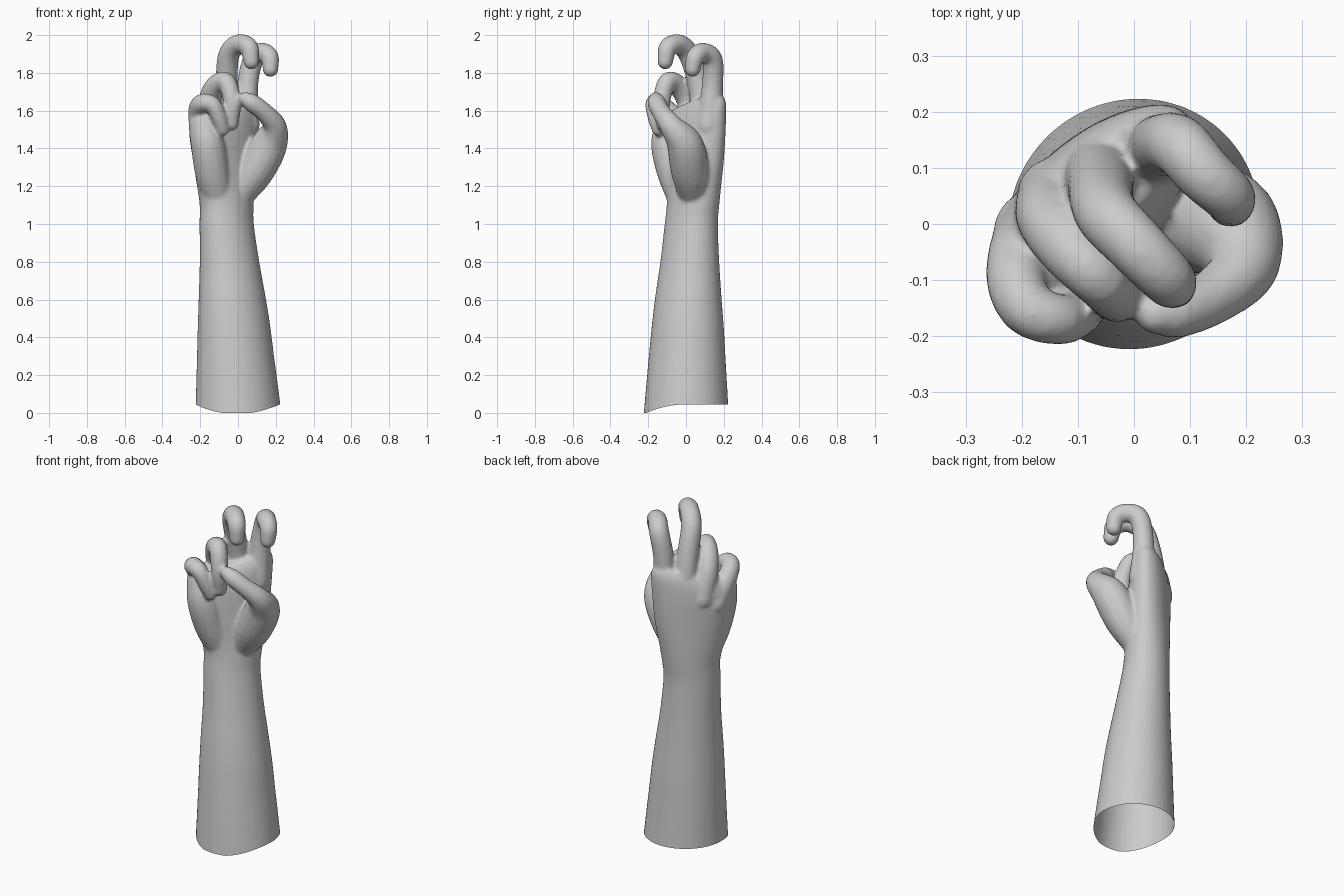
import bpy, bmesh
from math import sin, cos, pi, radians
from mathutils import Vector

if "Cube" in bpy.data.objects:
    bpy.data.objects.remove(bpy.data.objects["Cube"])

bm = bmesh.new()


def skin(rings):
    """Join rings of points into a closed tube."""
    vs = [[bm.verts.new(p) for p in ring] for ring in rings]
    n = len(vs[0])
    for a, b in zip(vs, vs[1:]):
        for i in range(n):
            j = (i + 1) % n
            bm.faces.new((a[i], a[j], b[j], b[i]))
    bm.faces.new(vs[0][::-1])
    bm.faces.new(vs[-1])


def spline(pts, steps):
    """Catmull-Rom through points of any dimension."""
    p = [Vector(q) for q in pts]
    p = [2 * p[0] - p[1]] + p + [2 * p[-1] - p[-2]]
    out = []
    for i in range(1, len(p) - 2):
        a, b, c, d = p[i - 1:i + 3]
        for s in range(steps):
            t = s / steps
            out.append(0.5 * (2 * b + (c - a) * t + (2 * a - 5 * b + 4 * c - d) * t * t
                              + (3 * b - a - 3 * c + d) * t ** 3))
    return out + [p[-2]]


def finger(pts, n=16):
    """Round-ended tube through (x, y, z, radius) points."""
    path = spline(pts, 5)
    pos = [q.to_3d() for q in path]
    rad = [q[3] for q in path]
    tan = [(pos[min(i + 1, len(pos) - 1)] - pos[max(i - 1, 0)]).normalized()
           for i in range(len(pos))]
    caps = [radians(a) for a in (20, 40, 60, 78)]
    st = [(pos[0] - tan[0] * rad[0] * sin(a), tan[0], rad[0] * cos(a)) for a in caps[::-1]]
    st += list(zip(pos, tan, rad))
    st += [(pos[-1] + tan[-1] * rad[-1] * sin(a), tan[-1], rad[-1] * cos(a)) for a in caps]
    side = st[0][1].orthogonal()
    rings = []
    for c, t, r in st:
        side = (side - t * side.dot(t)).normalized()
        up = t.cross(side)
        rings.append([c + r * (side * cos(2 * pi * k / n) + up * sin(2 * pi * k / n))
                      for k in range(n)])
    skin(rings)


# forearm, wrist and palm: z, centre x, centre y, half width, half depth, tilt
sections = [(-.1, 0, 0, .235, .228, 0), (0, 0, 0, .228, .22, 0),
            (.4, -.018, .008, .202, .19, 0), (.6, -.03, .012, .185, .17, 0),
            (.8, -.045, .02, .165, .148, 0), (1.0, -.06, .028, .155, .128, 0),
            (1.1, -.06, .037, .158, .122, 0), (1.2, -.065, .04, .175, .118, 0),
            (1.35, -.07, .04, .205, .115, 0), (1.5, -.075, .04, .225, .11, .15),
            (1.59, -.075, .045, .225, .095, .25), (1.64, -.075, .05, .19, .07, .28)]
turn = radians(42)
rings = []
for z, cx, cy, a, b, tilt in spline(sections, 4):
    ring = []
    for k in range(40):
        u, v = a * cos(k * pi / 20), b * sin(k * pi / 20)
        ring.append((cx + u * cos(turn) - v * sin(turn),
                     cy + u * sin(turn) + v * cos(turn), z + tilt * u))
    rings.append(ring)
skin(rings)

# index, middle, ring and little fingers
finger([(.045, .12, 1.52, .07), (.05, .14, 1.73, .057), (.08, .14, 1.87, .055),
        (.125, .09, 1.908, .052), (.168, .05, 1.885, .048), (.172, .035, 1.82, .042)])
finger([(-.06, .1, 1.52, .07), (-.06, .07, 1.73, .06), (-.05, .02, 1.89, .057),
        (.0, -.035, 1.95, .054), (.058, -.095, 1.935, .05), (.07, -.11, 1.86, .042)])
finger([(-.14, .05, 1.5, .07), (-.15, .01, 1.65, .06), (-.115, -.045, 1.735, .055),
        (-.06, -.1, 1.75, .05), (-.03, -.13, 1.64, .046), (-.035, -.12, 1.53, .038)])
finger([(-.18, -.01, 1.46, .07), (-.21, -.09, 1.59, .055), (-.19, -.15, 1.64, .05),
        (-.135, -.17, 1.63, .046), (-.1, -.16, 1.56, .042), (-.082, -.145, 1.5, .036)])
# thumb with its fleshy base
finger([(.0, .04, 1.15, .08), (.09, .02, 1.28, .1), (.165, -.005, 1.42, .097),
        (.195, -.075, 1.515, .064), (.14, -.13, 1.59, .05), (.075, -.155, 1.64, .049),
        (.04, -.16, 1.662, .038)])
# heel of the palm on the little-finger side
finger([(-.1, -.01, 1.12, .08), (-.135, -.06, 1.27, .092), (-.16, -.095, 1.42, .09),
        (-.185, -.085, 1.53, .078)])

bmesh.ops.recalc_face_normals(bm, faces=bm.faces)
me = bpy.data.meshes.new("hand_and_forearm")
bm.to_mesh(me)
bm.free()
arm = bpy.data.objects.new("hand_and_forearm", me)
bpy.context.collection.objects.link(arm)

# blend the parts into one smooth skin
m = arm.modifiers.new("blend", 'REMESH')
m.mode = 'VOXEL'
m.voxel_size = 0.0095
m = arm.modifiers.new("soften", 'SMOOTH')
m.factor = 0.5
m.iterations = 6
dg = bpy.context.evaluated_depsgraph_get()
skin_mesh = bpy.data.meshes.new_from_object(arm.evaluated_get(dg))
arm.modifiers.clear()
arm.data = skin_mesh

# open lower end with its wavy rim, dipping at the front
bm = bmesh.new()
bm.from_mesh(skin_mesh)
bmesh.ops.bisect_plane(bm, geom=bm.verts[:] + bm.edges[:] + bm.faces[:],
                       plane_co=(0, 0, 0), plane_no=(0, 0, 1), clear_inner=True)
for v in bm.verts:
    if v.co.z < .3:
        dip = min(1, max(0, -v.co.y / .21)) ** 2
        v.co.z += .045 * (1 - v.co.z / .3) * (1 - dip)
for f in bm.faces:
    f.smooth = True
bm.to_mesh(skin_mesh)
bm.free()
